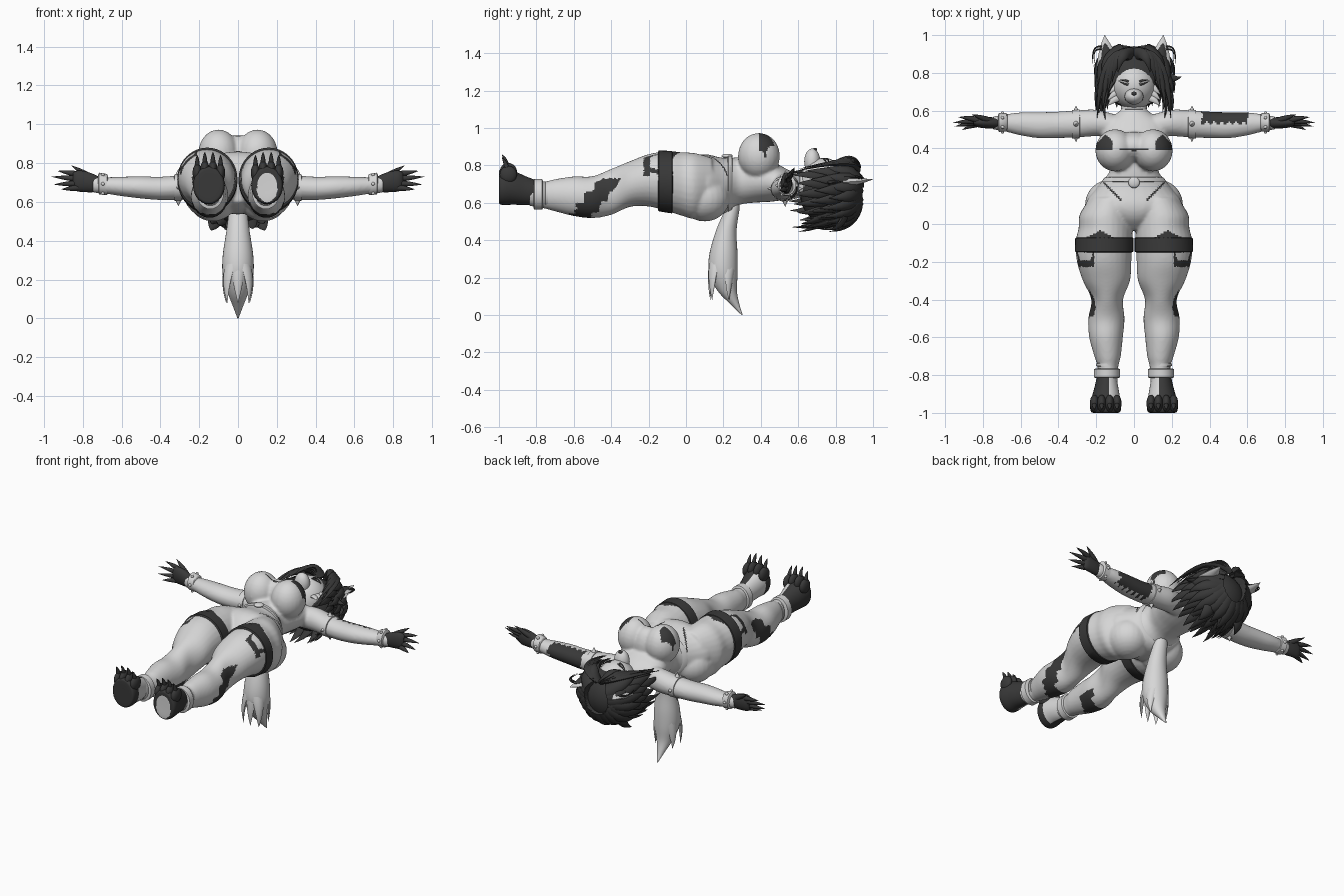
import bpy
import bmesh
import math
import random
from mathutils import Vector, Matrix

random.seed(4)
default_cube = bpy.data.objects.get("Cube")
if default_cube:
    bpy.data.objects.remove(default_cube, do_unlink=True)


def make_material(name, value):
    material = bpy.data.materials.new(name)
    material.use_nodes = True
    colour = (value, value, value, 1)
    material.diffuse_color = colour
    material.node_tree.nodes["Principled BSDF"].inputs["Base Color"].default_value = colour
    return material


materials = [make_material("pale grey", .68), make_material("charcoal", .04)]
LIGHT, DARK = 0, 1


def skin(bm, rings):
    """Join rings of points into a closed skin."""
    loops = [[bm.verts.new(point) for point in ring] for ring in rings]
    for first, second in zip(loops, loops[1:]):
        for i in range(len(first)):
            bm.faces.new((first[i - 1], first[i], second[i], second[i - 1]))
    bm.faces.new(loops[0])
    bm.faces.new(loops[-1])


def spline(rows, steps):
    """Smooth the rows with a Catmull-Rom curve."""
    padded = [rows[0], *rows, rows[-1]]
    for a, b, c, d in zip(padded, padded[1:], padded[2:], padded[3:]):
        for k in range(steps):
            t = k / steps
            yield [q + t * (r - p + t * (2*p - 5*q + 4*r - s + t * (3*q - p - 3*r + s))) / 2
                   for p, q, r, s in zip(a, b, c, d)]
    yield rows[-1]


def loft(bm, axis, rows, steps=5, sides=28):
    """Rows hold: place on axis, centre (two values), radii (two values)."""
    rings = []
    for place, u, v, ru, rv in (spline(rows, steps) if steps > 1 else rows):
        ring = []
        for i in range(sides):
            angle = math.tau * i / sides
            point = [u + ru * math.cos(angle), v + rv * math.sin(angle)]
            point.insert("xyz".index(axis), place)
            ring.append(point)
        rings.append(ring)
    skin(bm, rings)


def ball(bm, centre, radii):
    matrix = Matrix.Translation(centre) @ Matrix.Diagonal((*radii, 1))
    bmesh.ops.create_uvsphere(bm, u_segments=24, v_segments=14, radius=1, matrix=matrix)


def tuft(bm, root, middle, tip, width, outward, thickness=.5, taper=.8, sides=8):
    """A curved lock, finger or spike that narrows to its tip."""
    root, middle, tip = Vector(root), Vector(middle), Vector(tip)
    rings = []
    for k in range(9):
        t = k / 8
        centre = root * (1 - t) ** 2 + middle * 2 * t * (1 - t) + tip * t * t
        along = (middle - root) * (1 - t) + (tip - middle) * t
        across = along.cross(Vector(outward)).normalized()
        up = across.cross(along).normalized()
        size = width * max(1 - t ** 2 * taper - t * (1 - taper), .02)
        rings.append([centre + size * (across * math.cos(math.tau * i / sides)
                                       + up * thickness * math.sin(math.tau * i / sides))
                      for i in range(sides)])
    skin(bm, rings)


def mirror(bm):
    copy = bmesh.ops.duplicate(bm, geom=bm.verts[:] + bm.edges[:] + bm.faces[:])
    for item in copy["geom"]:
        if isinstance(item, bmesh.types.BMVert):
            item.co.x *= -1


def finish(name, bm, paint=LIGHT, fuse=False):
    bmesh.ops.recalc_face_normals(bm, faces=bm.faces[:])
    mesh = bpy.data.meshes.new(name)
    bm.to_mesh(mesh)
    bm.free()
    item = bpy.data.objects.new(name, mesh)
    bpy.context.collection.objects.link(item)
    if fuse:
        remesh = item.modifiers.new("fuse", "REMESH")
        remesh.mode, remesh.voxel_size = "VOXEL", .009
        soften = item.modifiers.new("soften", "SMOOTH")
        soften.factor, soften.iterations = .5, 5
        graph = bpy.context.evaluated_depsgraph_get()
        mesh = bpy.data.meshes.new_from_object(item.evaluated_get(graph))
        item.modifiers.clear()
        item.data = mesh
    mesh.materials.clear()
    for material in materials:
        mesh.materials.append(material)
    for face in mesh.polygons:
        face.material_index = int(paint(face.center, face.normal)) if callable(paint) else paint
    bpy.ops.object.select_all(action="DESELECT")
    item.select_set(True)
    bpy.context.view_layer.objects.active = item
    bpy.ops.object.shade_smooth_by_angle(angle=math.radians(50))


# Body: legs, arms, hips and chest fused with the torso
body = bmesh.new()
loft(body, "y", [(.14, .12, .7, .11, .14), (.05, .148, .69, .14, .175), (-.02, .15, .7, .143, .17),
                 (-.1, .16, .715, .15, .16), (-.2, .158, .72, .144, .14), (-.3, .146, .7, .125, .122),
                 (-.4, .142, .658, .084, .123), (-.5, .146, .63, .096, .112), (-.6, .148, .635, .089, .106),
                 (-.7, .14, .64, .07, .086), (-.76, .138, .642, .054, .072), (-.84, .145, .655, .058, .072)])
loft(body, "x", [(.1, .52, .69, .06, .07), (.2, .535, .685, .07, .072), (.3, .53, .675, .072, .064),
                 (.4, .525, .67, .07, .06), (.5, .523, .675, .069, .057), (.6, .53, .68, .061, .05),
                 (.68, .535, .685, .046, .043), (.75, .535, .69, .034, .042)])
ball(body, (.13, .1, .625), (.13, .135, .125))
ball(body, (.1, .39, .85), (.105, .112, .123))
mirror(body)
ball(body, (0, .41, .83), (.1, .08, .115))
loft(body, "y", [(-.03, 0, .69, .07, .09), (.03, 0, .7, .17, .14), (.1, 0, .7, .255, .16),
                 (.2, 0, .69, .19, .15), (.28, 0, .715, .13, .128), (.36, 0, .72, .145, .12),
                 (.45, 0, .715, .17, .11), (.53, 0, .7, .17, .085), (.58, 0, .69, .1, .07),
                 (.62, 0, .69, .06, .06), (.7, 0, .69, .055, .06)])


def body_paint(c, n):
    x, y, z = abs(c.x), c.y, c.z
    ragged = .012 * math.sin(70 * y + 50 * z) + .008 * math.sin(160 * x + 90 * z)
    calf = z < .73 and abs(y + .49 - .8 * (z - .62)) < .06 + ragged and (x > .15 or z < .6)
    thigh = z > .74 and x > .21 and -.225 < y < -.14 and (y < -.19 or math.sin(190 * (x + z)) > 0)
    garter_peak = z > .78 and -.08 < y < -.035 - .5 * abs(x - .18)
    strap = z > .74 and .07 < x < .19 and abs(y - x - .06) < .007
    chest = z > .84 and .11 < x < .2 and .395 < y < .475 - abs(x - .15)
    hem = z > .88 and x < .075 and abs(y - .395) < .007
    sleeve = .36 < c.x < .61 + ragged and y > .545 + ragged
    return calf or thigh or garter_peak or strap or chest or hem or sleeve


finish("body", body, body_paint, fuse=True)

# Thigh garters
garters = bmesh.new()
loft(garters, "y", [(-.15, .158, .717, .148, .155), (-.145, .158, .717, .155, .163),
                    (-.075, .157, .71, .154, .167), (-.07, .157, .71, .147, .16)], 1, 40)
mirror(garters)
finish("thigh_garters", garters, DARK)

# Feet with pale soles and insteps
feet = bmesh.new()
loft(feet, "y", [(-.8, .145, .655, .05, .065), (-.86, .146, .665, .062, .078), (-.92, .149, .68, .075, .09),
                 (-.97, .15, .685, .082, .097), (-.995, .15, .685, .076, .092),
                 (-1, .15, .685, .058, .074), (-1, .15, .685, .02, .025)])
mirror(feet)


def foot_paint(c, n):
    x = abs(c.x)
    if n.y < -.5:
        return ((x - .15) / .052) ** 2 + ((c.z - .675) / .077) ** 2 > 1
    return x > .137 or c.y < -.94


finish("feet", feet, foot_paint)

# Toes and claws
toes = bmesh.new()
for offset in (-.06, -.021, .021, .06):
    x, height = .15 + offset, .775 - abs(offset) * .4
    ball(toes, (x, -.95, height), (.024, .046, .046))
    tuft(toes, (x, -.955, height + .02), (x, -.965, height + .07), (x, -.985, height + .092),
         .014, (0, 1, 0), 1)
mirror(toes)
finish("toes", toes, DARK)

# Ankle and wrist cuffs
cuffs = bmesh.new()
for place, grow in ((-.79, .016), (-.745, .004), (-.722, .002)):
    half = .026 if grow > .01 else .009
    loft(cuffs, "y", [(place + side * half, .143, .645, .054 + grow + bulge, .066 + grow + bulge)
                      for side, bulge in ((-1, -.012), (-.8, 0), (.8, 0), (1, -.012))], 1)
loft(cuffs, "x", [(.67, .538, .69, .04, .046), (.675, .538, .69, .048, .054),
                  (.715, .538, .695, .05, .056), (.72, .538, .695, .04, .046)], 1)
for angle in range(0, 360, 60):
    across, up = math.cos(math.radians(angle)), math.sin(math.radians(angle))
    ball(cuffs, (.696, .538 + .05 * across, .693 + .056 * up), (.009, .009, .009))
mirror(cuffs)
finish("cuffs", cuffs)

# Spiked armbands
armbands = bmesh.new()
loft(armbands, "x", [(.285, .53, .676, .06, .055), (.288, .53, .676, .076, .069),
                     (.327, .528, .674, .076, .068), (.33, .528, .674, .06, .055)], 1)
for across, up in ((1, 0), (-1, 0), (0, 1), (0, -1)):
    base, tip = [(.307, .53 + across * reach, .675 + up * reach) for reach in (.06, .097)]
    tuft(armbands, base, (Vector(base) + Vector(tip)) / 2, tip, .018, (1, 0, 0), 1, 0)
mirror(armbands)
finish("armbands", armbands)

# Hands
hands = bmesh.new()
loft(hands, "x", [(.71, .535, .692, .026, .036), (.75, .535, .698, .03, .048), (.79, .537, .705, .03, .054),
                  (.83, .538, .708, .025, .053), (.85, .538, .708, .012, .04)])
for rise, tip in ((.035, (.93, .565, .76)), (.012, (.96, .535, .73)),
                  (-.012, (.95, .515, .69)), (-.035, (.91, .498, .665))):
    knuckle = Vector((.825, .54 + rise * .3, .708 + rise))
    bend = (knuckle + Vector(tip)) / 2 + Vector((0, .006, 0))
    tuft(hands, knuckle, bend, tip, .016, (0, 1, 0), 1)
tuft(hands, (.76, .545, .725), (.81, .565, .76), (.86, .58, .788), .018, (0, 1, 0), 1)
mirror(hands)
finish("hands", hands, DARK)

# Head, muzzle and cheek fur
head = bmesh.new()
for rise in (.66, .69, .72):
    tuft(head, (.07, rise + .02, .75), (.11, rise, .77), (.14, rise - .035, .76), .024, (0, 0, 1))
mirror(head)
ball(head, (0, .735, .7), (.122, .13, .14))
ball(head, (0, .675, .82), (.05, .043, .07))
finish("head", head)

# Eyes and nose
features = bmesh.new()
for drop in (0, -.028):
    tuft(features, (.028, .752 + drop / 2, .835), (.055, .768 + drop, .835), (.085, .758, .803),
         .006, (0, 0, 1), .8)
mirror(features)
ball(features, (0, .69, .884), (.014, .011, .01))
finish("eyes_and_nose", features, DARK)

# Ears, with dark tufts inside
for name, inset, paint in (("ears", 0, LIGHT), ("ear_tufts", .022, DARK)):
    ears = bmesh.new()
    tuft(ears, (.135, .85, .71 + inset), (.15, .93, .715 + inset), (.155, 1 - inset * 2, .725 + inset / 4),
         .062 - inset, (0, 0, 1), .45, .3)
    if inset:
        for lean in (0, .015):
            tuft(ears, (.17, .94 - lean, .73), (.235, .95 - lean, .74), (.215 - lean, .83, .74),
                 .005, (0, 0, 1), 1)
    mirror(ears)
    finish(name, ears, paint)

# Hair: a cap under layered locks
hair = bmesh.new()
ball(hair, (0, .775, .645), (.172, .165, .165))
for layer in range(3):
    count = 22
    for i in range(count):
        angle = math.tau * (i + layer / 3) / count
        side, front = math.sin(angle), math.cos(angle)
        if front > .72:
            continue
        root = (.08 * side, .92 - .05 * layer, .67 + .1 * front)
        middle = (.23 * side, .89 - .08 * layer, .66 + .2 * front)
        reach = random.uniform(.185, .215)
        tip = (reach * side, .75 - .08 * layer + random.uniform(-.05, .03), .655 + reach * front)
        tuft(hair, root, middle, tip, .045, (side, 0, front))
# Fringe parted over the brow, with long side locks
for sign in (1, -1):
    for spread, end in ((.07, .8), (.1, .75), (.125, .68), (.15, .6), (.18, .56)):
        tuft(hair, (sign * .015, .9, .77), (sign * spread, .92, .89 - spread / 5),
             (sign * (spread + .015), end, .87 - spread * .6), .034, (0, 0, 1))
tuft(hair, (.14, .82, .7), (.2, .75, .72), (.25, .78, .7), .03, (0, 0, 1))
for across in (-.1, 0, .1):
    tuft(hair, (across, .85, .55), (across * 1.3, .84, .47), (across * 1.4, .77, .455), .045, (0, 1, 0))
finish("hair", hair, DARK)

# Collar, belt and belt ring
trim = bmesh.new()
loft(trim, "y", [(.605, 0, .69, .06, .06), (.61, 0, .69, .07, .068),
                 (.635, 0, .69, .066, .066), (.64, 0, .69, .055, .055)], 1)
loft(trim, "y", [(.222, 0, .7, .15, .14), (.226, 0, .7, .172, .152),
                 (.246, 0, .705, .156, .147), (.25, 0, .705, .14, .135)], 1, 40)
ball(trim, (0, .22, .85), (.03, .03, .012))
finish("collar_and_belt", trim)

# Bushy tail hanging below
tail = bmesh.new()
loft(tail, "z", [(.66, 0, .25, .03, .03), (.58, 0, .25, .043, .037), (.45, 0, .215, .06, .055),
                 (.32, 0, .2, .079, .076), (.22, 0, .2, .078, .076), (.13, 0, .22, .052, .052),
                 (.06, 0, .26, .025, .025), (0, 0, .3, .003, .003)])
for x, y in ((.05, .15), (-.05, .15), (.055, .24), (-.055, .24), (0, .14), (0, .25)):
    tuft(tail, (x * .8, y, .28), (x * 1.35, y - .015, .18), (x * 1.1, y - .01, .08), .034, (x, y - .2, 0))
finish("tail", tail)
